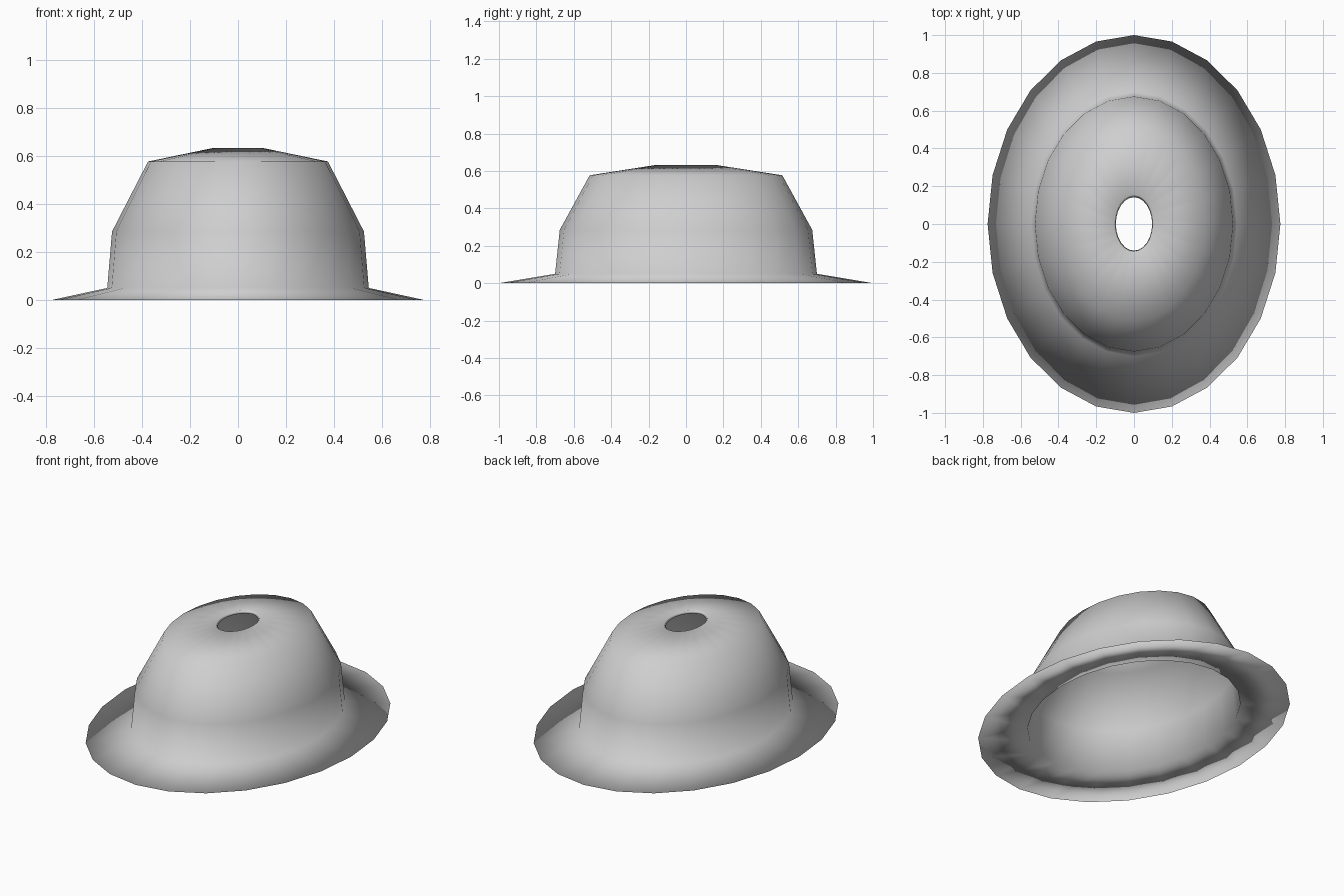
import bpy, bmesh, math

if "Cube" in bpy.data.objects:
    bpy.data.objects.remove(bpy.data.objects["Cube"])

SIDES = 24

felt = bpy.data.materials.new("light_grey_felt")
felt.diffuse_color = (0.62, 0.62, 0.62, 1)
felt.use_nodes = True
felt.node_tree.nodes["Principled BSDF"].inputs["Base Color"].default_value = felt.diffuse_color

# Closed profile: (half width x, half depth y, height z), outside then inside
profile = [
    # outer shell: brim edge, crown base, band, shoulder, top opening
    (0.775, 1.0, 0.0), (0.545, 0.70, 0.05), (0.525, 0.675, 0.285),
    (0.375, 0.515, 0.577), (0.105, 0.155, 0.633),
    # inner shell: back down to the underside of the brim
    (0.096, 0.141, 0.620), (0.360, 0.497, 0.563),
    (0.508, 0.658, 0.280), (0.528, 0.683, 0.032),
]

bm = bmesh.new()
rings = []
for rx, ry, z in profile:
    rings.append([bm.verts.new((rx * math.cos(a), ry * math.sin(a), z))
                  for a in (2 * math.pi * i / SIDES for i in range(SIDES))])

# Bridge neighbouring rings, the last one closing onto the brim edge
for k, lower in enumerate(rings):
    upper = rings[(k + 1) % len(rings)]
    for i in range(SIDES):
        j = (i + 1) % SIDES
        face = bm.faces.new((lower[i], lower[j], upper[j], upper[i]))
        face.smooth = True
bmesh.ops.recalc_face_normals(bm, faces=bm.faces)

mesh = bpy.data.meshes.new("hat")
bm.to_mesh(mesh)
bm.free()
mesh.materials.append(felt)
hat = bpy.data.objects.new("hat", mesh)
bpy.context.collection.objects.link(hat)
